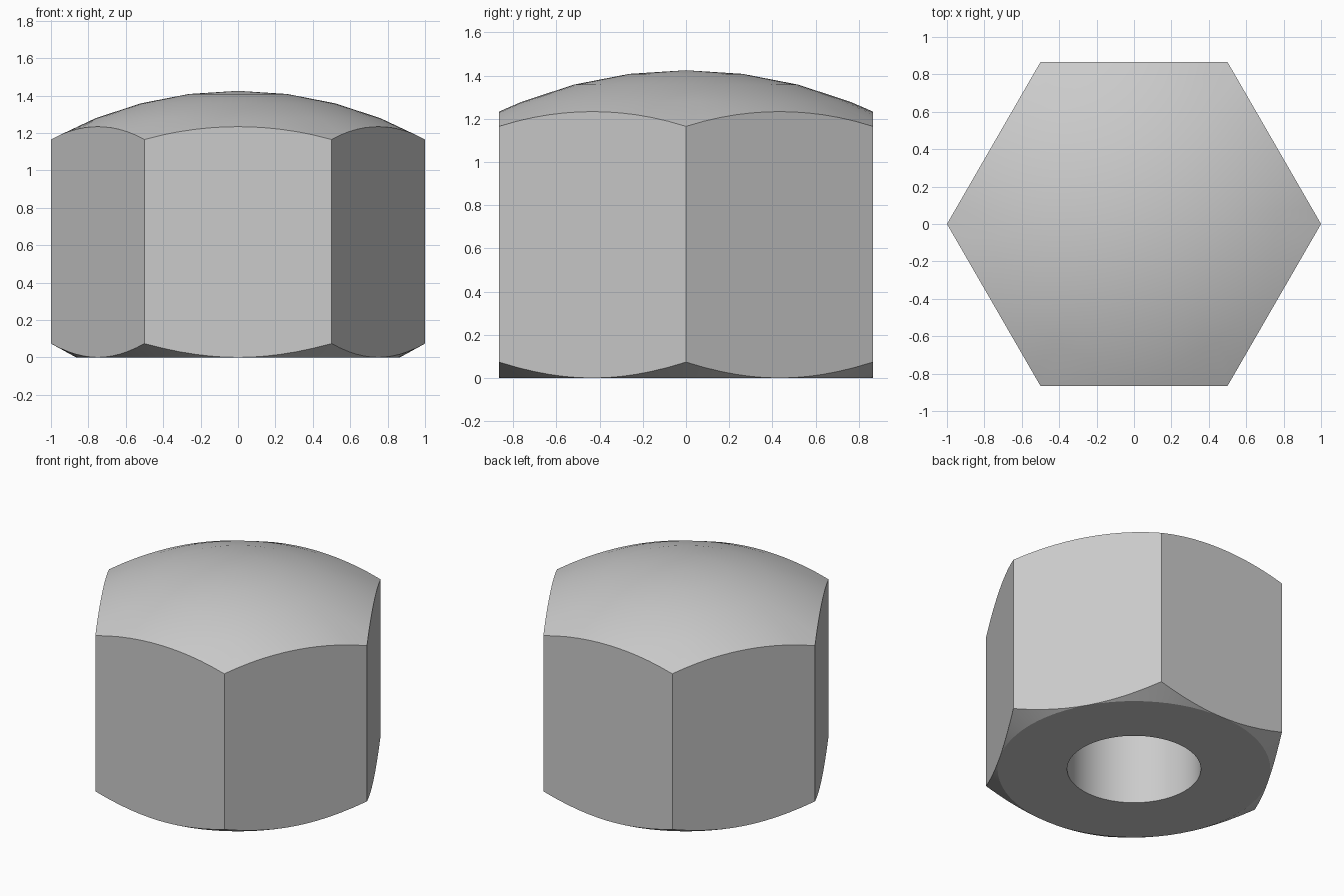
import bpy, bmesh, math

cube = bpy.data.objects.get("Cube")
if cube:
    bpy.data.objects.remove(cube, do_unlink=True)

STEPS = 72                       # columns around the nut, 12 per flat
APOTHEM = math.sqrt(3) / 2       # centre to flat, corners lie at radius 1
DOME_R, TOP = 2.053, 1.425
HOLE_R, HOLE_DEPTH = 0.425, 1.05
CHAMFER = 0.55

steel = bpy.data.materials.new("steel grey")
steel.use_nodes = True
colour = (0.6, 0.6, 0.6, 1)
steel.diffuse_color = colour
steel.node_tree.nodes["Principled BSDF"].inputs["Base Color"].default_value = colour


def dome(r):
    """Height of the domed crown at radius r."""
    return TOP - DOME_R + math.sqrt(DOME_R ** 2 - r ** 2)


def hex_radius(a):
    """Distance from the axis to the hexagon at angle a."""
    sector = math.pi / 3
    return APOTHEM / math.cos(a % sector - sector / 2)


def column(a):
    """Profile of radius and height, from the hole ceiling out to the crown."""
    h = hex_radius(a)
    return [
        (HOLE_R, HOLE_DEPTH), (HOLE_R, 0),              # blind hole
        (APOTHEM, 0), (h, (h - APOTHEM) * CHAMFER),     # base and chamfer
        (h, dome(h)),                                   # wrench flat
    ] + [(r, dome(r)) for r in (0.762, 0.52, 0.262)]    # crown


# Loft the columns into one closed skin
bm = bmesh.new()
cols = []
for i in range(STEPS):
    a = math.tau * i / STEPS
    cols.append([bm.verts.new((r * math.cos(a), r * math.sin(a), z))
                 for r, z in column(a)])
ceiling = bm.verts.new((0, 0, HOLE_DEPTH))
apex = bm.verts.new((0, 0, TOP))
for i, c in enumerate(cols):
    d = cols[(i + 1) % STEPS]
    for j in range(len(c) - 1):
        bm.faces.new((c[j], d[j], d[j + 1], c[j + 1]))
    bm.faces.new((ceiling, d[0], c[0]))
    bm.faces.new((c[-1], d[-1], apex))
bmesh.ops.remove_doubles(bm, verts=bm.verts, dist=0.0001)
bmesh.ops.recalc_face_normals(bm, faces=bm.faces)

mesh = bpy.data.meshes.new("domed_hex_nut")
bm.to_mesh(mesh)
bm.free()
mesh.materials.append(steel)
nut = bpy.data.objects.new("domed_hex_nut", mesh)
bpy.context.collection.objects.link(nut)

# Smooth crown and hole, crisp hexagon edges
bpy.ops.object.select_all(action="DESELECT")
nut.select_set(True)
bpy.context.view_layer.objects.active = nut
bpy.ops.object.shade_smooth_by_angle(angle=math.radians(25))
